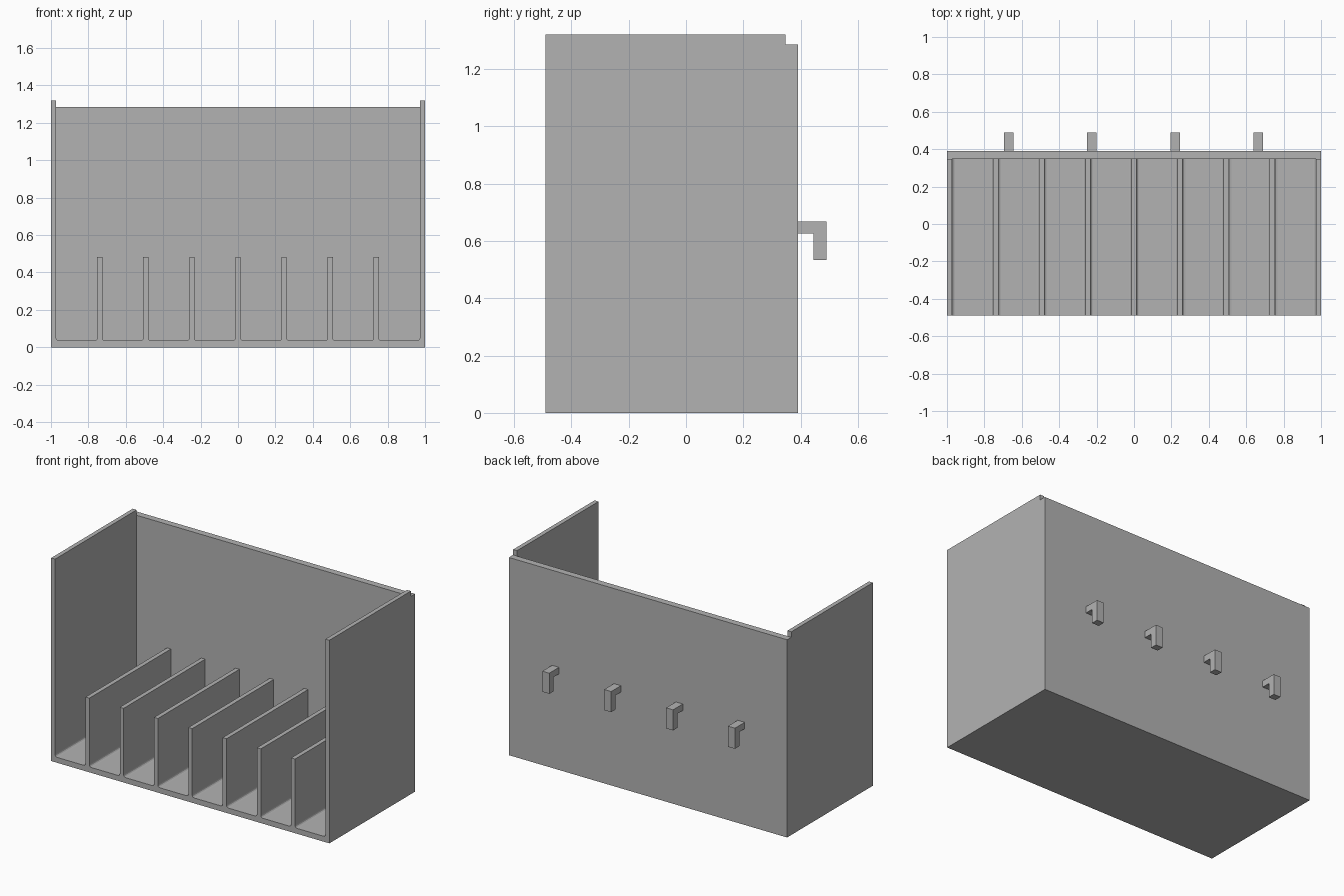
import bpy
import bmesh
import math
from mathutils import Vector

default_cube = bpy.data.objects.get("Cube")
if default_cube:
    bpy.data.objects.remove(default_cube, do_unlink=True)

# Single plain grey
grey = bpy.data.materials.new("plain grey")
grey.use_nodes = True
colour = (0.45, 0.45, 0.45, 1)
grey.diffuse_color = colour
grey.node_tree.nodes["Principled BSDF"].inputs["Base Color"].default_value = colour

FRONT, PANEL_FRONT, PANEL_BACK, HOOK_BACK = -0.49, 0.347, 0.39, 0.49
WALL = 0.028          # thickness of sides and dividers
FLOOR = 0.035
SIDE_TOP, PANEL_TOP, DIVIDER_TOP = 1.32, 1.285, 0.482
BAYS = 8
FILLET = 0.014


def extrude_profile(name, points, direction):
    """Close a profile into a face and extrude it along a direction."""
    bm = bmesh.new()
    face = bm.faces.new([bm.verts.new(p) for p in points])
    result = bmesh.ops.extrude_face_region(bm, geom=[face], use_keep_orig=True)
    moved = [v for v in result["geom"] if isinstance(v, bmesh.types.BMVert)]
    bmesh.ops.translate(bm, verts=moved, vec=Vector(direction))
    bmesh.ops.recalc_face_normals(bm, faces=bm.faces[:])
    mesh = bpy.data.meshes.new(name)
    bm.to_mesh(mesh)
    bm.free()
    mesh.materials.append(grey)
    obj = bpy.data.objects.new(name, mesh)
    bpy.context.collection.objects.link(obj)
    return obj


def corner(cx, start):
    """Quarter-round where a bay wall meets the floor."""
    return [(cx + FILLET * math.cos(math.radians(start + a)),
             FLOOR + FILLET + FILLET * math.sin(math.radians(start + a)))
            for a in (0, 30, 60, 90)]


# Floor, sides and dividers: one comb-shaped section with a slot per bay
pitch = (2 - WALL) / BAYS
outline = [(1, 0), (1, SIDE_TOP)]
for i in reversed(range(BAYS)):
    left = -1 + WALL + i * pitch
    right = left + pitch - WALL
    outline.append((right, SIDE_TOP if i == BAYS - 1 else DIVIDER_TOP))
    outline += corner(right - FILLET, -90)[::-1]
    outline += corner(left + FILLET, 180)[::-1]
    outline.append((left, SIDE_TOP if i == 0 else DIVIDER_TOP))
outline += [(-1, SIDE_TOP), (-1, 0)]
extrude_profile("floor_sides_and_dividers",
                [(x, FRONT, z) for x, z in outline],
                (0, PANEL_FRONT - FRONT, 0))

# Back panel, lower than the sides
extrude_profile("back_panel",
                [(-1, PANEL_FRONT, 0), (1, PANEL_FRONT, 0),
                 (1, PANEL_FRONT, PANEL_TOP), (-1, PANEL_FRONT, PANEL_TOP)],
                (0, PANEL_BACK - PANEL_FRONT, 0))

# Hanging hooks on the back
HOOK_WIDTH = 0.05
hook = [(PANEL_BACK, 0.625), (0.445, 0.625), (0.445, 0.533),
        (HOOK_BACK, 0.533), (HOOK_BACK, 0.667), (PANEL_BACK, 0.667)]
for i in range(4):
    x = -0.67 + i * 0.445 - HOOK_WIDTH / 2
    extrude_profile(f"hook_{i + 1}", [(x, y, z) for y, z in hook], (HOOK_WIDTH, 0, 0))
